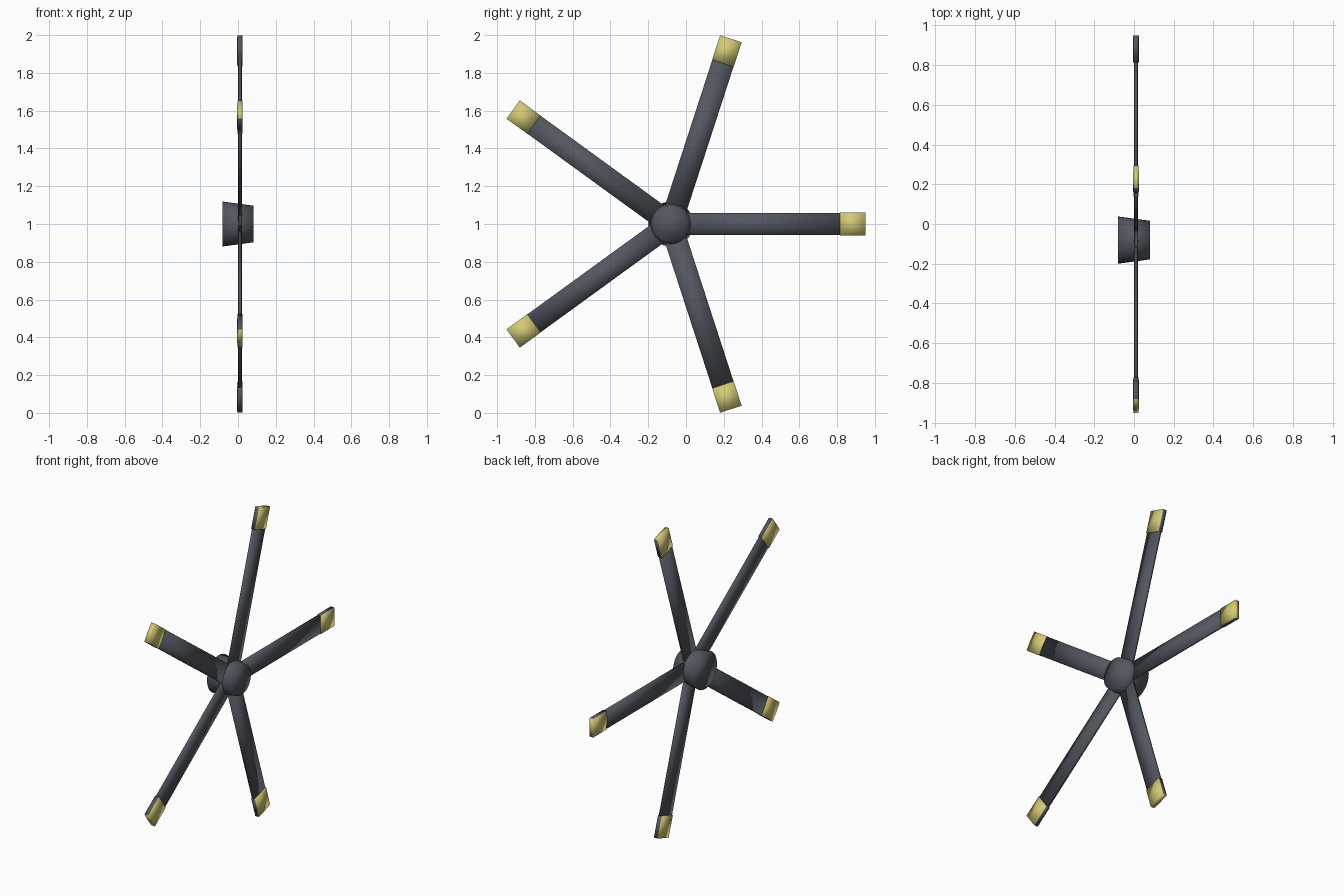
import bpy, bmesh
from math import pi, radians
from mathutils import Matrix, Vector

if "Cube" in bpy.data.objects:
    bpy.data.objects.remove(bpy.data.objects["Cube"])


def material(name, rgb):
    mat = bpy.data.materials.new(name)
    mat.use_nodes = True
    mat.diffuse_color = (*rgb, 1)
    mat.node_tree.nodes["Principled BSDF"].inputs["Base Color"].default_value = (*rgb, 1)
    return mat


grey = material("dark grey", (0.085, 0.095, 0.115))
yellow = material("tip yellow", (0.66, 0.59, 0.18))

CENTRE = Vector((0, -0.081, 1))
BLADES = 5
LENGTH, TIP_START = 1.031, 0.895
BLADE_X = 0.01


def finish(name, bm, mats):
    bmesh.ops.recalc_face_normals(bm, faces=bm.faces)
    for face in bm.faces:
        face.smooth = True
    mesh = bpy.data.meshes.new(name)
    bm.to_mesh(mesh)
    bm.free()
    for mat in mats:
        mesh.materials.append(mat)
    obj = bpy.data.objects.new(name, mesh)
    bpy.context.collection.objects.link(obj)
    return obj


def slab(name, start, end, width, thick, edge, mats):
    """Thin lens-section bar along +y, with grey narrow edges."""
    bm = bmesh.new()
    w, t, e = width / 2, thick / 2, edge / 2
    section = [(-e, -w), (-t, 0), (-e, w), (e, w), (t, 0), (e, -w)]
    rings = [[bm.verts.new((x, y, z)) for x, z in section] for y in (start, end)]
    count = len(section)
    for i in range(count):
        j = (i + 1) % count
        bm.faces.new((rings[0][i], rings[0][j], rings[1][j], rings[1][i]))
    for ring in rings:
        bm.faces.new(ring)
    bm.normal_update()
    for face in bm.faces:
        if len(mats) > 1 and abs(face.normal.z) < 0.7:
            face.material_index = 1
    return finish(name, bm, mats)


# Tapered hub, wider towards the model's right
bm = bmesh.new()
bmesh.ops.create_cone(bm, cap_ends=True, segments=32, radius1=0.119,
                      radius2=0.097, depth=0.162,
                      matrix=Matrix.Rotation(pi / 2, 4, "Y"))
hub = finish("hub", bm, [grey])
hub.location = CENTRE

# Blades with slightly thicker painted tips
for n in range(BLADES):
    blade = slab(f"blade_{n + 1}", 0.04, TIP_START, 0.118, 0.022, 0.016, [grey])
    tip = slab(f"blade_tip_{n + 1}", TIP_START, LENGTH, 0.12, 0.03, 0.026, [grey, yellow])
    for part in (blade, tip):
        part.location = CENTRE + Vector((BLADE_X, 0, 0))
        part.rotation_euler.x = radians(360 * n / BLADES)
